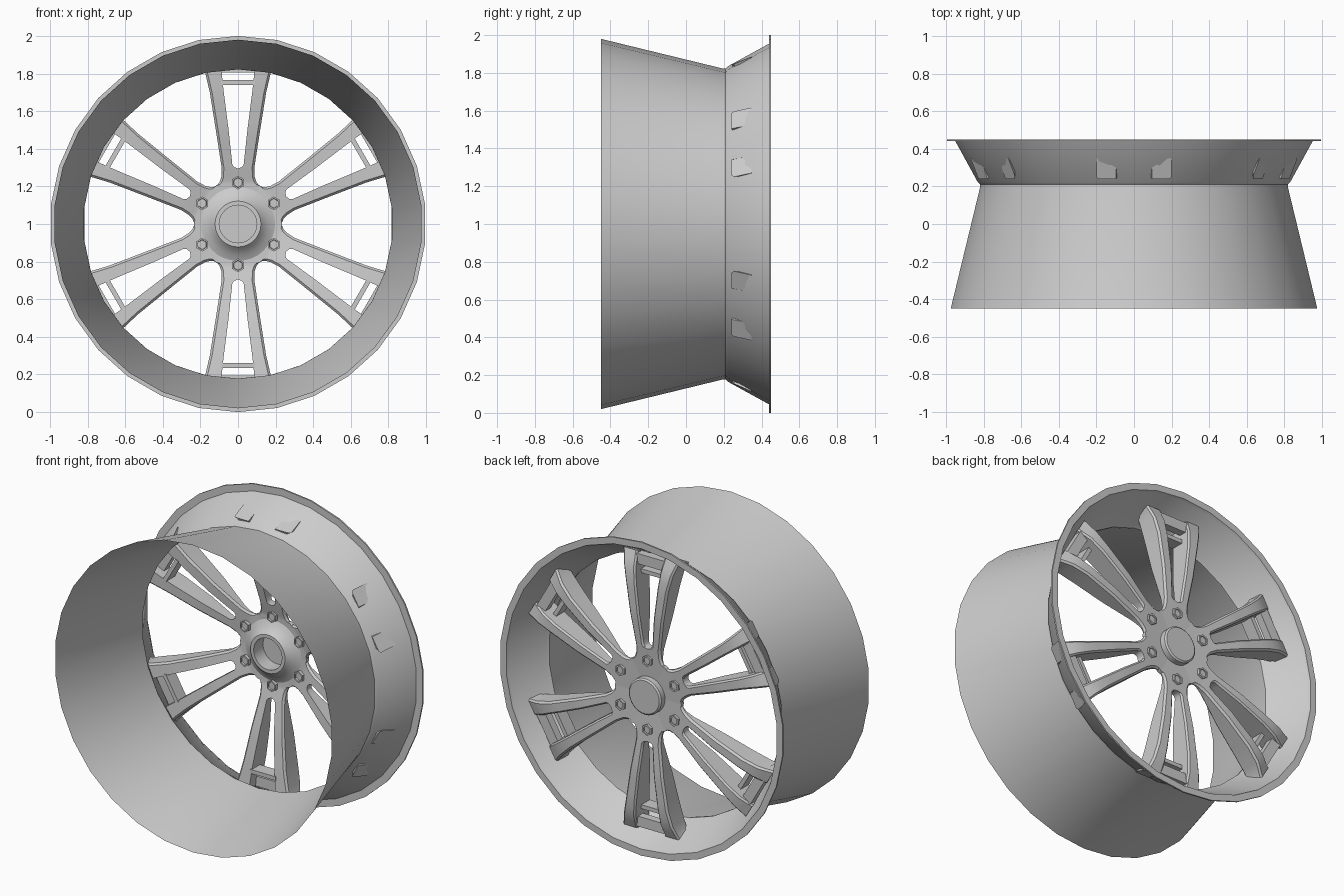
import bpy, bmesh
from math import sin, cos, pi, tan
from mathutils import Matrix, Vector

cube = bpy.data.objects.get("Cube")
if cube:
    bpy.data.objects.remove(cube)

metal = bpy.data.materials.new("light_grey_metal")
metal.use_nodes = True
GREY = (0.6, 0.6, 0.6, 1)
metal.diffuse_color = GREY
metal.node_tree.nodes["Principled BSDF"].inputs["Base Color"].default_value = GREY

CENTRE = Vector((0, 0, 1))
parts = []


def finish(name, bm, normals=True):
    bmesh.ops.remove_doubles(bm, verts=bm.verts, dist=1e-5)
    if normals:
        bmesh.ops.recalc_face_normals(bm, faces=bm.faces)
    mesh = bpy.data.meshes.new(name)
    bm.to_mesh(mesh)
    bm.free()
    mesh.materials.append(metal)
    return add(name, mesh)


def add(name, mesh):
    ob = bpy.data.objects.new(name, mesh)
    ob.location = CENTRE
    bpy.context.scene.collection.objects.link(ob)
    parts.append(ob)
    return ob


def lathe(name, profile, sides, offset=0.0):
    """Turn (radius, y) points around the wheel axis."""
    bm = bmesh.new()
    rings = []
    for r, y in profile:
        if r == 0:
            rings.append([bm.verts.new((0, y, offset))] * sides)
        else:
            rings.append([bm.verts.new((r * sin(2 * pi * k / sides), y,
                                        offset + r * cos(2 * pi * k / sides)))
                          for k in range(sides)])
    for a, b in zip(rings, rings[1:]):
        for k in range(sides):
            j = (k + 1) % sides
            corners = list(dict.fromkeys((a[k], a[j], b[j], b[k])))
            if len(corners) > 2:
                bm.faces.new(corners)
    return finish(name, bm)


def box(bm, lo, hi):
    size = [h - l for l, h in zip(lo, hi)]
    mid = [(h + l) / 2 for l, h in zip(lo, hi)]
    bmesh.ops.create_cube(bm, size=1, matrix=Matrix.Translation(mid) @ Matrix.Diagonal((*size, 1)))


def lerp(table, t):
    """Read a value from a short list of (position, value) points."""
    for (a, u), (b, v) in zip(table, table[1:]):
        if t <= b:
            return u + (v - u) * max(0, t - a) / (b - a)
    return table[-1][1]


def ring_copies(ob, count=6):
    for k in range(1, count):
        copy = ob.copy()
        copy.rotation_euler = (0, k * 2 * pi / count, 0)
        bpy.context.scene.collection.objects.link(copy)
        parts.append(copy)


# Barrel and outer lip
lathe("rim_barrel", [(0.98, -0.45), (0.823, 0.195), (0.822, 0.21), (0.835, 0.222),
                     (0.955, 0.44), (1.0, 0.44), (1.0, 0.45), (0.958, 0.45), (0.952, 0.437)], 30)

# Hub boss with its bore and cap
lathe("hub_and_cap", [(0, 0.395), (0.1, 0.395), (0.1, 0.3), (0.122, 0.3), (0.135, 0.315),
                      (0.165, 0.342), (0.2, 0.358), (0.2, 0.37), (0.115, 0.37),
                      (0.115, 0.412), (0.105, 0.42), (0, 0.42)], 32)

# Split spokes: one arm lofted along its length, mirrored, then copied round
NOTCH = 0.2035
OUTER = [(NOTCH, NOTCH * tan(pi / 6)), (0.209, 0.108), (0.225, 0.097), (0.25, 0.089),
         (0.3, 0.087), (0.5, 0.118), (0.7, 0.15), (0.82, 0.178), (0.885, 0.2)]
INNER = [(0.295, 0), (0.302, 0.02), (0.315, 0.03), (0.5, 0.05), (0.72, 0.078), (0.885, 0.095)]
TOP = [(0.1, 0.375), (0.25, 0.385), (0.5, 0.405), (0.7, 0.403), (0.8, 0.39), (0.885, 0.355)]
BACK = [(0.1, 0.36), (0.22, 0.355), (0.3, 0.335), (0.5, 0.29), (0.7, 0.26), (0.885, 0.24)]
STATIONS = [0.1, 0.15, NOTCH, 0.209, 0.215, 0.225, 0.237, 0.25, 0.27, 0.295, 0.302, 0.315,
            0.35, 0.4, 0.45, 0.5, 0.55, 0.6, 0.65, 0.7, 0.75, 0.8, 0.84, 0.885]

bm = bmesh.new()
loops = []
for l in STATIONS:
    xo = l * tan(pi / 6) if l <= NOTCH else lerp(OUTER, l)
    xi = lerp(INNER, l)
    yt, yb = lerp(TOP, l), lerp(BACK, l)
    co = 0.012 if l > NOTCH else 0
    ci = 0.01 if xi > 0 else 0
    slant = 0.04 if l == STATIONS[-1] else 0
    section = [(xi, yb, l - slant), (xi, yt - ci, l), (xi + ci, yt, l),
               (xo - co, yt, l), (xo, yt - co, l), (xo, yb + co, l - slant), (xo - co, yb, l - slant)]
    loops.append([bm.verts.new(p) for p in section])
for a, b in zip(loops, loops[1:]):
    for k in range(len(a)):
        j = (k + 1) % len(a)
        # the arms stay open along the middle where they join
        if k == 0 and a[0].co.x == 0 and b[0].co.x == 0:
            continue
        bm.faces.new((a[k], a[j], b[j], b[k]))
bm.faces.new(loops[-1])
bmesh.ops.dissolve_degenerate(bm, edges=bm.edges, dist=1e-6)
spoke = finish("spoke", bm)
mirror = spoke.modifiers.new("mirror", 'MIRROR')
mirror.use_axis = (True, False, False)
ring_copies(spoke)

# Cross brace and end bar tying the two arms together
bm = bmesh.new()
box(bm, (-0.09, 0.25, 0.74), (0.09, 0.335, 0.765))
box(bm, (-0.1, 0.31, 0.805), (0.1, 0.36, 0.87))
ring_copies(finish("spoke_brace", bm))

# Hexagonal wheel bolts
bolt = lathe("wheel_bolt", [(0, 0.345), (0.025, 0.345), (0.027, 0.335), (0.036, 0.335),
                            (0.036, 0.397), (0.025, 0.397), (0.025, 0.388), (0, 0.388)], 6, 0.22)
ring_copies(bolt)

# Smooth shading with sharp creases kept
bpy.ops.object.select_all(action='DESELECT')
for ob in parts:
    ob.select_set(True)
bpy.context.view_layer.objects.active = parts[0]
bpy.ops.object.shade_smooth_by_angle(angle=pi / 5)
